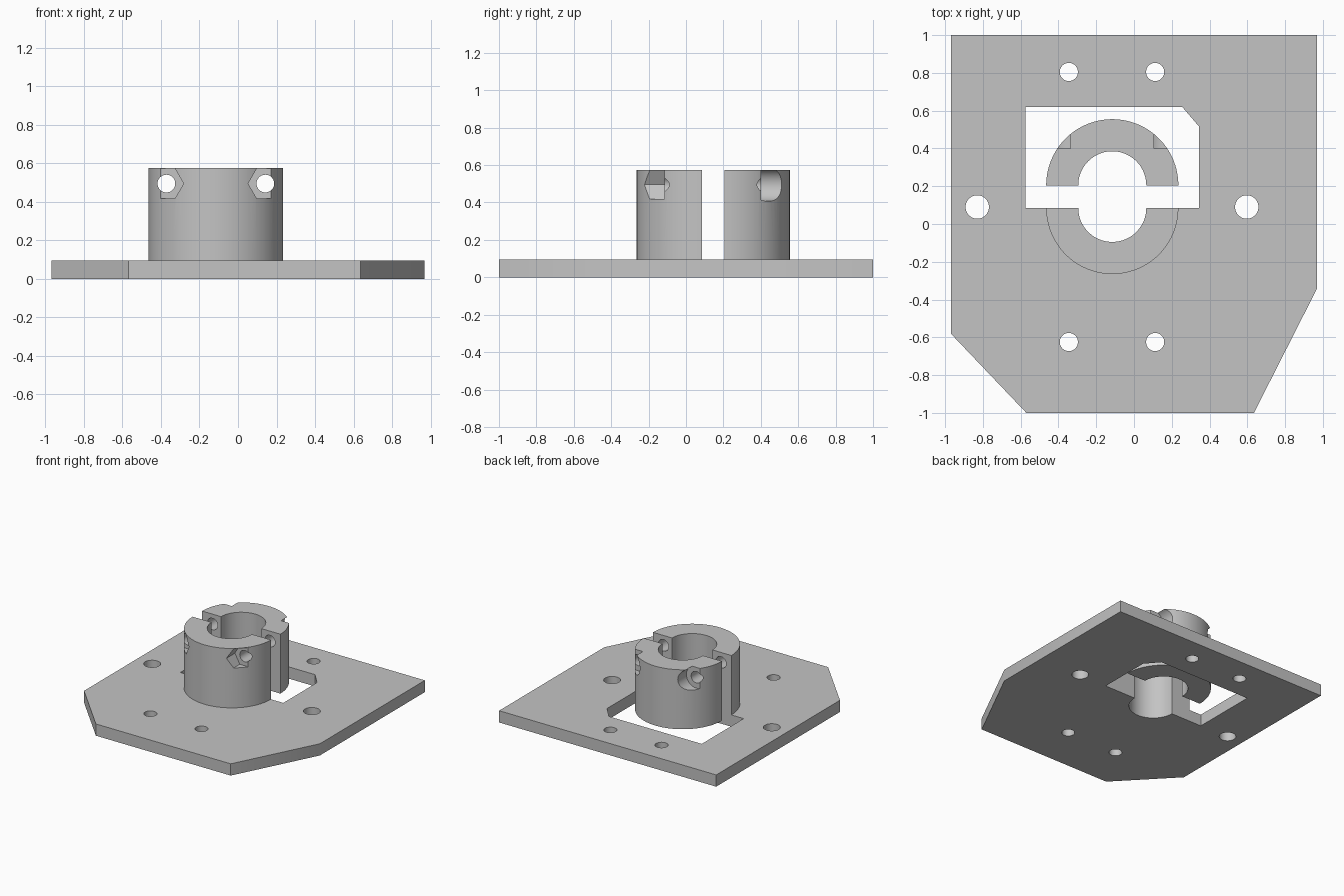
import bpy
import bmesh
from math import cos, sin, pi, radians
from mathutils import Matrix, Vector

if "Cube" in bpy.data.objects:
    bpy.data.objects.remove(bpy.data.objects["Cube"])

grey = bpy.data.materials.new("light_grey")
grey.use_nodes = True
grey.diffuse_color = (0.55, 0.55, 0.55, 1)
grey.node_tree.nodes["Principled BSDF"].inputs["Base Color"].default_value = (0.55, 0.55, 0.55, 1)

# Main dimensions
THICK, TOP = 0.095, 0.575
CX, FRONT_Y, BACK_Y = -0.115, 0.085, 0.205
OUTER, INNER = 0.35, 0.18
BOLT_Z, BOLT_X = 0.495, 0.257


def new_object(name, bm):
    bmesh.ops.recalc_face_normals(bm, faces=bm.faces)
    mesh = bpy.data.meshes.new(name)
    bm.to_mesh(mesh)
    bm.free()
    mesh.materials.append(grey)
    obj = bpy.data.objects.new(name, mesh)
    bpy.context.collection.objects.link(obj)
    return obj


def prism(name, outline, low, high):
    """Extrude a flat outline upwards."""
    bm = bmesh.new()
    face = bm.faces.new([bm.verts.new((x, y, low)) for x, y in outline])
    up = bmesh.ops.extrude_face_region(bm, geom=[face])["geom"]
    bmesh.ops.translate(bm, vec=(0, 0, high - low),
                        verts=[v for v in up if isinstance(v, bmesh.types.BMVert)])
    return new_object(name, bm)


def rod(name, radius, start, end, sides=48):
    """Cylinder between two points; a six-sided one points along x."""
    start, end = Vector(start), Vector(end)
    axis = end - start
    turn = Matrix.Rotation(radians(90), 4, 'X') if abs(axis.y) > abs(axis.z) else Matrix()
    spin = Matrix.Rotation(radians(90), 4, 'Z') if sides == 6 else Matrix()
    bm = bmesh.new()
    bmesh.ops.create_cone(bm, cap_ends=True, segments=sides, radius1=radius,
                          radius2=radius, depth=axis.length,
                          matrix=Matrix.Translation((start + end) / 2) @ turn @ spin)
    return new_object(name, bm)


def arc(cy, radius, a, b, steps=40):
    return [(CX + radius * cos(a + (b - a) * i / steps),
             cy + radius * sin(a + (b - a) * i / steps)) for i in range(steps + 1)]


def cut(obj, cutters):
    bpy.context.view_layer.objects.active = obj
    for cutter in cutters:
        cutter.hide_render = True
        mod = obj.modifiers.new("cut", 'BOOLEAN')
        mod.operation = 'DIFFERENCE'
        mod.solver = 'EXACT'
        mod.object = cutter
        bpy.ops.object.modifier_apply(modifier=mod.name)
        bpy.data.objects.remove(cutter)


def finish(obj):
    bpy.ops.object.select_all(action='DESELECT')
    obj.select_set(True)
    bpy.context.view_layer.objects.active = obj
    bpy.ops.object.shade_smooth_by_angle(angle=radians(30))


# Base plate with window, shaft opening and mounting holes
plate = prism("base_plate", [(-0.97, 1), (-0.97, -0.58), (-0.57, -1),
                             (0.635, -1), (0.97, -0.34), (0.97, 1)], 0, THICK)
window = [(-0.575, FRONT_Y), (-0.575, 0.62), (0.255, 0.62), (0.345, 0.515), (0.345, FRONT_Y)]
cutters = [prism("window_cutter", window + arc(FRONT_Y, INNER, 0, -pi), -0.1, 0.2)]
holes = [(x, y, 0.048) for x in (-0.345, 0.112) for y in (0.805, -0.625)]
holes += [(x, 0.09, 0.062) for x in (-0.83, 0.597)]
for x, y, r in holes:
    cutters.append(rod("hole_cutter", r, (x, y, -0.1), (x, y, 0.2)))
cut(plate, cutters)
finish(plate)

# Two clamp halves: nut pockets in the front one, round screw seats in the back one
halves = [("front_clamp_half", FRONT_Y, -1, -0.115, 0.0895, 6),
          ("back_clamp_half", BACK_Y, 1, 0.4, 0.088, 48)]
for name, cy, side, floor, radius, sides in halves:
    outline = arc(cy, OUTER, 0, side * pi) + arc(cy, INNER, side * pi, 0)
    half = prism(name, outline, THICK, TOP)
    cutters = []
    for x in (CX - BOLT_X, CX + BOLT_X):
        cutters.append(rod("bolt_cutter", 0.046, (x, -0.6, BOLT_Z), (x, 0.9, BOLT_Z)))
        cutters.append(rod("pocket_cutter", radius, (x, floor, BOLT_Z),
                           (x, floor + side * 0.4, BOLT_Z), sides))
    cut(half, cutters)
    finish(half)
